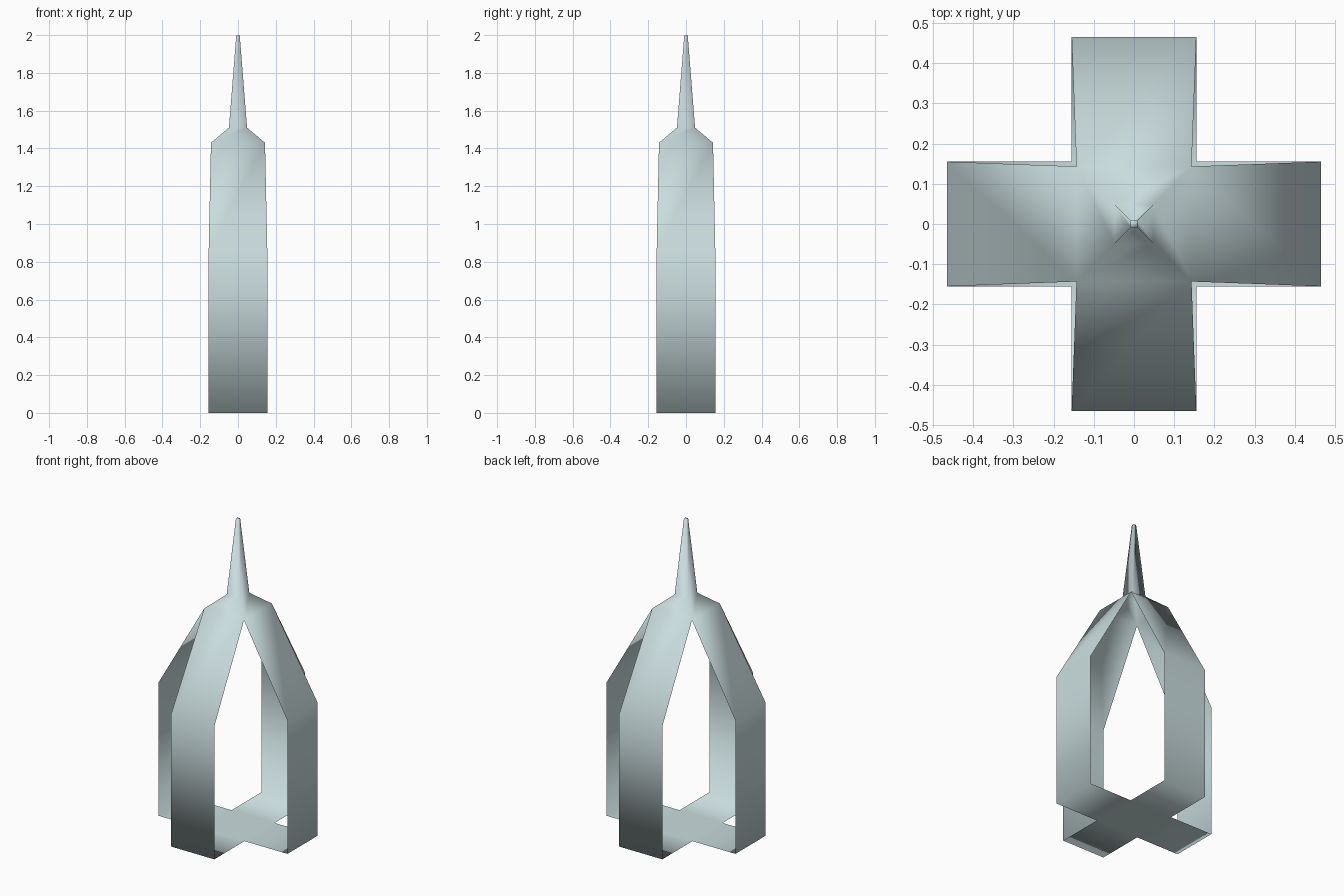
import bpy, bmesh, math
from mathutils import Matrix, Vector

if "Cube" in bpy.data.objects:
    bpy.data.objects.remove(bpy.data.objects["Cube"])

ARM, HALF = 0.465, 0.155          # arm reach and strip half width
KNEE = 0.865                      # height where the strips bend inwards
RINGS = [(0.143, 1.43), (0.048, 1.51), (0.009, 2.0)]   # shoulder, spire base, tip

mat = bpy.data.materials.new("pale blue grey")
mat.diffuse_color = (0.59, 0.72, 0.73, 1.0)
mat.use_nodes = True
mat.node_tree.nodes["Principled BSDF"].inputs["Base Color"].default_value = mat.diffuse_color

bm = bmesh.new()


def quad(pts, rot):
    bm.faces.new([bm.verts.new(rot @ Vector(p)) for p in pts])


for i in range(4):
    rot = Matrix.Rotation(i * math.pi / 2, 3, 'Z')
    # one side as a ribbon: floor arm, upright, inward slope, shoulder, spire side
    profile = [(HALF, -HALF, 0), (HALF, -ARM, 0), (HALF, -ARM, KNEE)]
    profile += [(r, -r, z) for r, z in RINGS]
    for (x0, y0, z0), (x1, y1, z1) in zip(profile, profile[1:]):
        quad([(-x0, y0, z0), (x0, y0, z0), (x1, y1, z1), (-x1, y1, z1)][::1 if z1 > z0 else -1], rot)

# floor centre (faces down) and spire tip cap
I = Matrix.Identity(3)
quad([(-HALF, HALF, 0), (HALF, HALF, 0), (HALF, -HALF, 0), (-HALF, -HALF, 0)], I)
t, zt = RINGS[-1]
quad([(-t, -t, zt), (t, -t, zt), (t, t, zt), (-t, t, zt)], I)

# weld the ribbons into one continuous smooth sheet
bmesh.ops.remove_doubles(bm, verts=bm.verts, dist=0.0005)
bm.normal_update()
for f in bm.faces:
    # ribbons face outwards, floor faces down
    c = f.calc_center_median()
    out = Vector((0, 0, -1)) if c.z < 0.01 else Vector((c.x, c.y, 0.2))
    if f.normal.dot(out) < 0:
        f.normal_flip()
    f.smooth = True

mesh = bpy.data.meshes.new("spired_frame")
bm.to_mesh(mesh)
bm.free()
mesh.materials.append(mat)
obj = bpy.data.objects.new("spired_frame", mesh)
bpy.context.collection.objects.link(obj)
